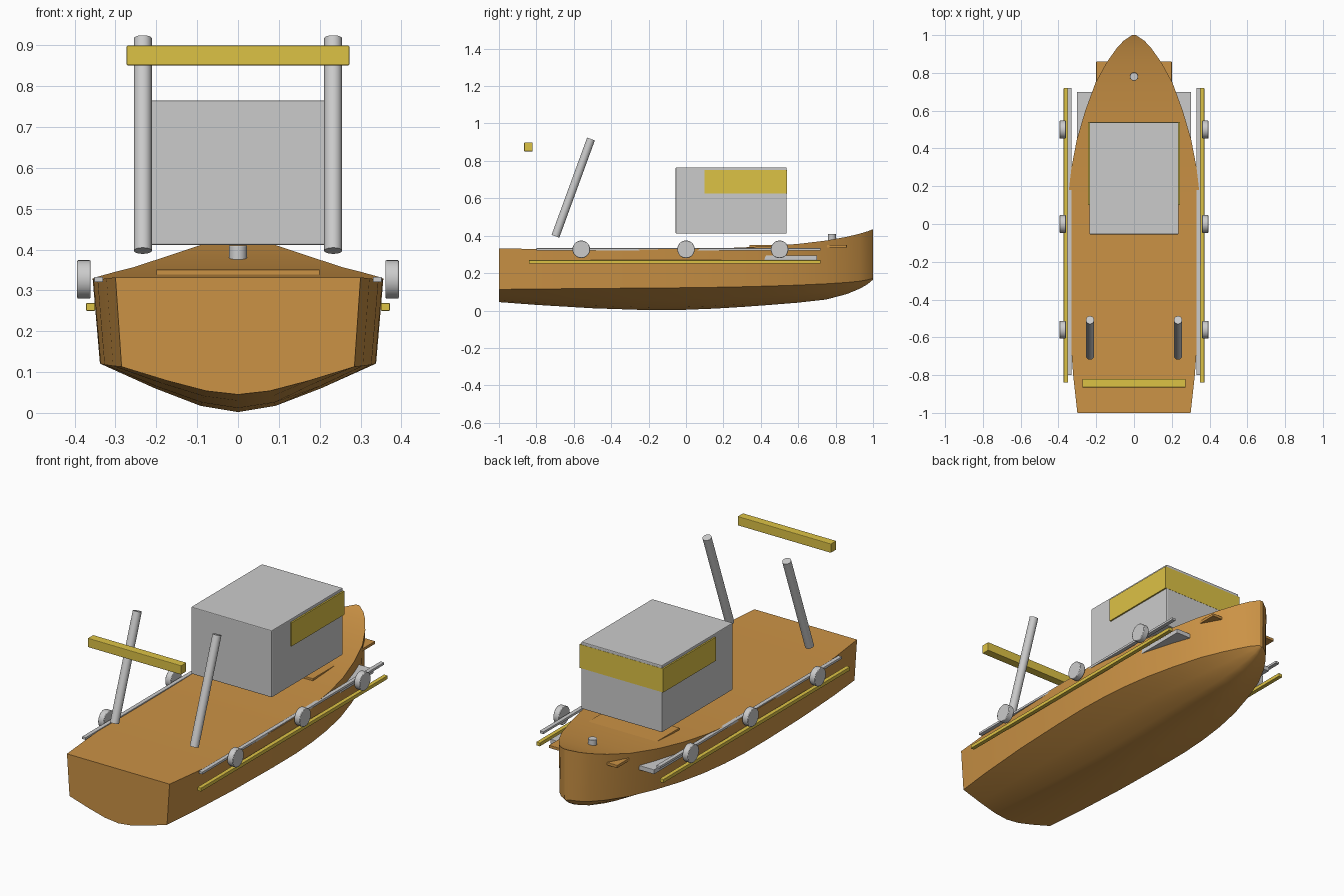
import bpy, bmesh, math
from mathutils import Vector

if "Cube" in bpy.data.objects:
    bpy.data.objects.remove(bpy.data.objects["Cube"])


def material(name, rgb):
    m = bpy.data.materials.new(name)
    m.diffuse_color = (*rgb, 1)
    m.use_nodes = True
    m.node_tree.nodes["Principled BSDF"].inputs["Base Color"].default_value = m.diffuse_color
    return m


ORANGE = material("orange_paint", (0.60, 0.29, 0.06))
YELLOW = material("yellow_paint", (0.72, 0.54, 0.06))


def add_object(name, bm, mat=None, bevel=0):
    bmesh.ops.recalc_face_normals(bm, faces=bm.faces)
    me = bpy.data.meshes.new(name)
    bm.to_mesh(me)
    bm.free()
    ob = bpy.data.objects.new(name, me)
    bpy.context.collection.objects.link(ob)
    if mat:
        me.materials.append(mat)
    if bevel:
        mod = ob.modifiers.new("soft_edges", 'BEVEL')
        mod.width, mod.segments = bevel, 2
        mod.limit_method = 'ANGLE'
    return ob


def smooth(ob, angle=30):
    bpy.ops.object.select_all(action='DESELECT')
    ob.select_set(True)
    bpy.context.view_layer.objects.active = ob
    bpy.ops.object.shade_smooth_by_angle(angle=math.radians(angle))


def box(name, x, y, z, mat=None, bevel=0):
    bm = bmesh.new()
    bmesh.ops.create_cube(bm, size=1)
    for v in bm.verts:
        v.co = Vector([(r[0] + r[1]) / 2 + c * (r[1] - r[0]) for c, r in zip(v.co, (x, y, z))])
    return add_object(name, bm, mat, bevel)


def rod(name, a, b, radius, sides=24, bevel=0):
    a, b = Vector(a), Vector(b)
    bm = bmesh.new()
    bmesh.ops.create_cone(bm, cap_ends=True, segments=sides, radius1=radius,
                          radius2=radius, depth=(b - a).length)
    ob = add_object(name, bm, None, bevel)
    ob.rotation_euler = (b - a).to_track_quat('Z', 'Y').to_euler()
    ob.location = (a + b) / 2
    smooth(ob)
    return ob


# Hull stations: y, deck half-width, deck z, chine z, keel z
stations = [
    (-1.00, 0.300, 0.332, 0.113, 0.045), (-0.80, 0.322, 0.329, 0.115, 0.030),
    (-0.50, 0.344, 0.327, 0.118, 0.012), (-0.20, 0.354, 0.327, 0.120, 0.002),
    (0.00, 0.356, 0.329, 0.122, 0.004), (0.15, 0.348, 0.332, 0.124, 0.010),
    (0.30, 0.331, 0.337, 0.127, 0.019), (0.45, 0.302, 0.345, 0.131, 0.030),
    (0.60, 0.258, 0.356, 0.136, 0.042), (0.75, 0.203, 0.374, 0.143, 0.059),
    (0.86, 0.142, 0.394, 0.150, 0.088), (0.93, 0.092, 0.411, 0.157, 0.117),
    (0.97, 0.055, 0.423, 0.164, 0.140), (1.00, 0.010, 0.435, 0.172, 0.165)]
bm = bmesh.new()
rings = []
for y, w, deck, chine, keel in stations:
    d = chine - keel
    half = [(w, deck), (w * 0.95, chine), (w * 0.58, keel + d * 0.50),
            (w * 0.26, keel + d * 0.13)]
    section = half + [(0, keel)] + [(-x, z) for x, z in reversed(half)]
    rings.append([bm.verts.new((x, y, z)) for x, z in section])
for r, s in zip(rings, rings[1:]):
    for i in range(len(r)):
        j = (i + 1) % len(r)
        bm.faces.new((r[i], r[j], s[j], s[i]))
bm.faces.new(rings[0])
bm.faces.new(rings[-1])
smooth(add_object("hull", bm, ORANGE), 25)

# Bow deck plates passing through the hull
box("bow_deck_plate", (-0.2, 0.2), (0.34, 0.86), (0.336, 0.351), ORANGE, 0.002)
box("inner_deck", (-0.303, 0.303), (-0.7, 0.70), (0.270, 0.294), None, 0.002)

# Wheelhouse with its window band
box("cabin", (-0.236, 0.236), (-0.055, 0.538), (0.411, 0.765), None, 0.004)
box("window_band", (-0.244, 0.244), (0.10, 0.539), (0.625, 0.750), YELLOW)

# Bow bollard
rod("bow_bollard", (0, 0.78, 0.365), (0, 0.78, 0.410), 0.022, 24, 0.002)

# Stern cross bar
box("stern_cross_bar", (-0.273, 0.273), (-0.865, -0.820), (0.851, 0.899), YELLOW, 0.003)

# Port and starboard fittings
for side, s in (("left", -1), ("right", 1)):
    rod(f"stern_post_{side}", (s * 0.233, -0.698, 0.397), (s * 0.233, -0.508, 0.917), 0.022)
    box(f"gunwale_rail_{side}", sorted((s * 0.330, s * 0.352)), (-0.80, 0.72),
        (0.320, 0.333), None, 0.002)
    box(f"rub_strip_{side}", sorted((s * 0.350, s * 0.372)), (-0.84, 0.72),
        (0.250, 0.269), YELLOW, 0.002)
    for n, y in enumerate((-0.56, 0.0, 0.50)):
        rod(f"fender_{side}_{n + 1}", (s * 0.361, y, 0.327), (s * 0.394, y, 0.327),
            0.047, 28, 0.003)
